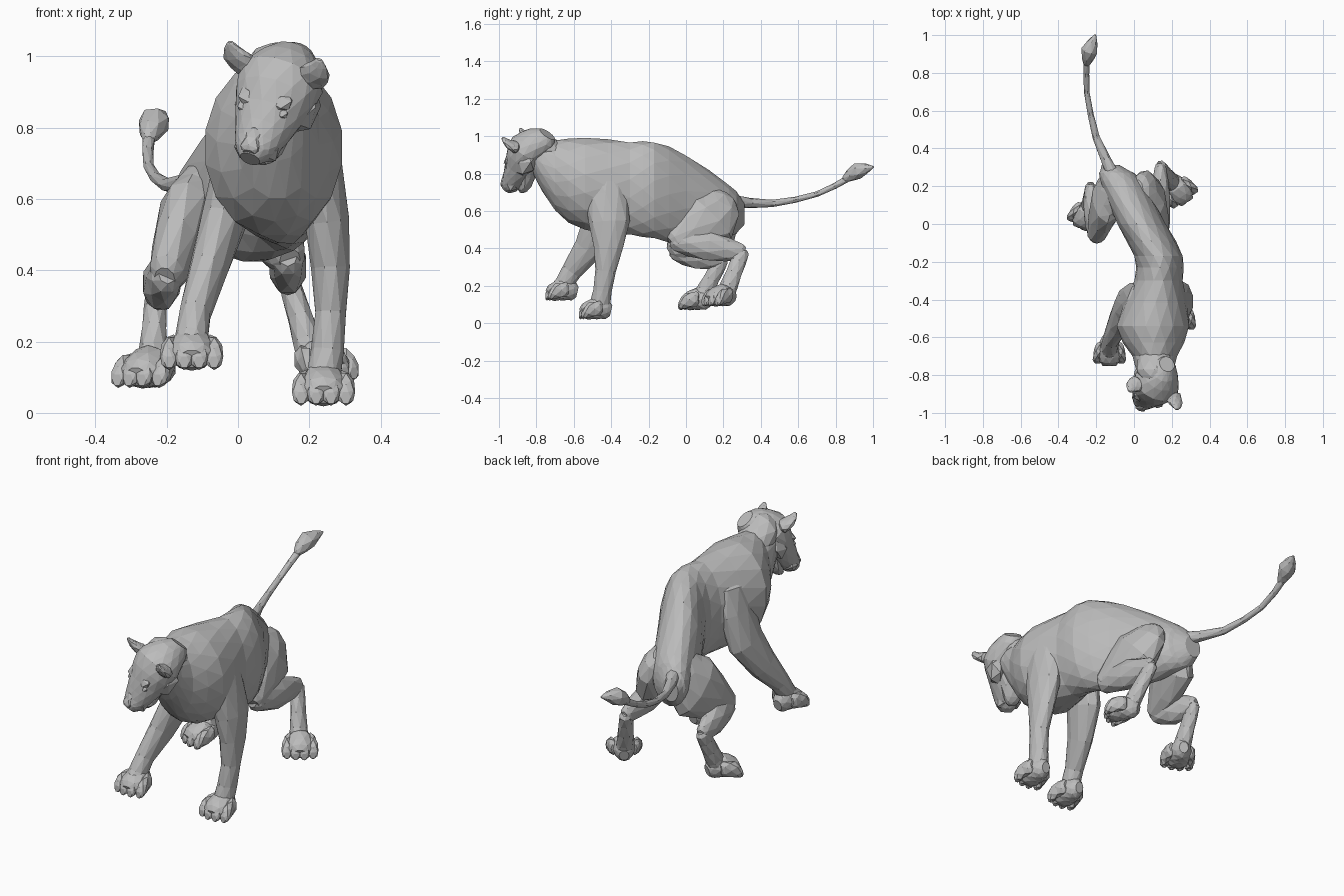
import bpy, bmesh, math
from mathutils import Matrix, Vector

default = bpy.data.objects.get("Cube")
if default:
    bpy.data.objects.remove(default, do_unlink=True)

fur = bpy.data.materials.new("plain_grey")
fur.use_nodes = True
grey = (.5, .5, .5, 1)
fur.diffuse_color = grey
fur.node_tree.nodes["Principled BSDF"].inputs["Base Color"].default_value = grey

BACKWARD = Vector((0, 1, 0))


def finish(name, bm, matrix):
    """Turn a bmesh into a flat shaded object."""
    bmesh.ops.transform(bm, matrix=matrix, verts=bm.verts)
    bmesh.ops.recalc_face_normals(bm, faces=bm.faces)
    mesh = bpy.data.meshes.new(name)
    bm.to_mesh(mesh)
    bm.free()
    mesh.materials.append(fur)
    obj = bpy.data.objects.new(name, mesh)
    bpy.context.collection.objects.link(obj)


def add_midpoints(rows):
    """Put a smoothly curved in-between row after each given row."""
    result = []
    for i in range(len(rows) - 1):
        first, second = rows[i], rows[i + 1]
        before, after = rows[max(i - 1, 0)], rows[min(i + 2, len(rows) - 1)]
        middle = (first + second) / 2
        result += [first, middle + (middle - (before + after) / 2) / 8]
    return result + [rows[-1]]


def rounded_end(end, inner):
    """A smaller row beyond the end of a path, to round it off."""
    outward = (Vector(end[:3]) - Vector(inner[:3])).normalized()
    tip = Vector(end[:3]) + outward * min(end[3], end[4]) / 2
    return Vector((*tip, end[3] * .6, end[4] * .6))


def add_loft(bm, centres, widths, depths, sides, axis=None):
    """Skin ellipses along a path with staggered bands of triangles."""
    rows = [Vector((*c, w, d)) for c, w, d in zip(centres, widths, depths)]
    rows = add_midpoints(rows)
    rows = [rounded_end(rows[0], rows[1]), *rows, rounded_end(rows[-1], rows[-2])]
    path = [Vector(row[:3]) for row in rows]
    loops = []
    for i, row in enumerate(rows):
        ahead, behind = path[min(i + 1, len(path) - 1)], path[max(i - 1, 0)]
        along = axis or (ahead - behind).normalized()
        side = Vector((1, 0, 0))
        side = (side - along * side.dot(along)).normalized()
        across_depth = along.cross(side)
        loop = []
        for k in range(sides):
            angle = math.tau * (k + (i % 2) / 2) / sides
            offset = side * math.cos(angle) * row[3] + across_depth * math.sin(angle) * row[4]
            loop.append(bm.verts.new(path[i] + offset))
        loops.append(loop)
    for i, (low, high) in enumerate(zip(loops, loops[1:])):
        for k in range(sides):
            n = (k + 1) % sides
            bm.faces.new((low[k], low[n], high[n if i % 2 else k]))
            bm.faces.new((low[k if i % 2 else n], high[n], high[k]))
    bm.faces.new(loops[0])
    bm.faces.new(loops[-1])


def loft(name, centres, widths, depths, sides=10, axis=None, matrix=Matrix()):
    bm = bmesh.new()
    add_loft(bm, centres, widths, depths, sides, axis)
    finish(name, bm, matrix)


def add_ball(bm, centre, size):
    matrix = Matrix.Translation(centre) @ Matrix.Diagonal((*size, 1))
    bmesh.ops.create_icosphere(bm, subdivisions=1, radius=1, matrix=matrix)


def paw(name, centre, yaw):
    """Paw with four toes, pointing forward before it is turned."""
    bm = bmesh.new()
    add_loft(bm, [(0, .06, 0), (0, 0, .01), (0, -.06, -.01)],
             (.04, .065, .06), (.05, .06, .045), 10)
    for k in range(4):
        x = (k - 1.5) * .042
        y = abs(x) / 3
        add_loft(bm, [(x * .8, y, .01), (x, y - .06, 0), (x, y - .09, -.02)],
                 (.025, .026, .024), (.04, .042, .03), 6, BACKWARD)
    turn = Matrix.Rotation(math.radians(yaw), 4, 'Z')
    finish(name, bm, Matrix.Translation(centre) @ turn)


def front_leg(label, shoulder, elbow, wrist, ankle):
    loft(label + "_front_leg", [shoulder, elbow, wrist, ankle],
         (.07, .065, .045, .05), (.12, .11, .055, .055))


def hind_leg(label, hip, knee, hock, ankle):
    hip, knee, hock, ankle = map(Vector, (hip, knee, hock, ankle))
    flank = (hip + knee) / 2 + Vector((0, .07, .01))
    calf = (knee + hock) / 2
    shank = (hock + ankle) / 2
    loft(label + "_thigh", [hip, flank, knee], (.06, .085, .05), (.1, .165, .065))
    loft(label + "_shin", [knee, calf, hock], (.045, .055, .032), (.055, .08, .045), 8)
    loft(label + "_lower_leg", [hock, shank, ankle], (.03, .036, .045), (.04, .045, .05), 8)


# Torso from neck to rump
loft("torso",
     [(.11, -.82, .91), (.11, -.7, .79), (.1, -.54, .745), (.13, -.3, .72),
      (.13, -.17, .71), (.04, 0, .66), (-.07, .23, .6), (-.1, .28, .59)],
     (.09, .12, .195, .13, .13, .13, .11, .08),
     (.11, .19, .25, .25, .26, .24, .14, .1), 16, BACKWARD)

# Legs and paws in mid stride
front_leg("left", (.2, -.45, .8), (.25, -.41, .54), (.26, -.43, .28), (.24, -.46, .1))
front_leg("right", (.03, -.43, .82), (-.04, -.44, .54), (-.12, -.61, .28), (-.13, -.67, .18))
hind_leg("left", (.03, .17, .67), (.14, -.06, .44), (.14, .3, .38), (.21, .21, .15))
hind_leg("right", (-.08, .18, .67), (-.2, -.06, .39), (-.23, .19, .34), (-.24, .08, .13))
paw("left_front_paw", (.24, -.48, .07), 0)
paw("right_front_paw", (-.13, -.66, .17), 0)
paw("left_hind_paw", (.23, .19, .14), 35)
paw("right_hind_paw", (-.25, .06, .12), -25)

# Tail with a pointed tuft
tail_width = (.035, .02, .015, .018)
loft("tail", [(-.11, .26, .65), (-.2, .46, .64), (-.25, .7, .69), (-.25, .86, .77)],
     tail_width, tail_width, 7)
tuft_width = (.02, .045, .006)
loft("tail_tuft", [(-.25, .85, .77), (-.235, .92, .815), (-.205, 1, .835)],
     tuft_width, tuft_width, 7)

# Head frame: tilted down and turned to its right
across = Vector((.92, -.35, -.18)).normalized()
back = Vector((.37, .5, .75))
back = (back - across * back.dot(across)).normalized()
head = Matrix((across, back, across.cross(back))).transposed().to_4x4()
head.translation = (.11, -.86, .91)

loft("skull_and_muzzle",
     [(0, .13, -.03), (0, .03, 0), (0, -.09, -.02), (0, -.18, -.03), (0, -.21, -.03)],
     (.07, .125, .095, .065, .05), (.08, .105, .085, .055, .045), 14, BACKWARD, head)
loft("lower_jaw", [(0, -.03, -.07), (0, -.14, -.1), (0, -.18, -.1)],
     (.07, .05, .03), (.04, .03, .02), 8, BACKWARD, head)
loft("nose", [(0, -.17, .01), (0, -.22, 0)], (.025, .03), (.025, .02), 6, BACKWARD, head)
loft("nape", [(.12, -.83, .96), (.11, -.77, .95), (.11, -.68, .9)],
     (.08, .1, .08), (.07, .09, .07), 10, BACKWARD)

# Paired head features
features = {
    "brow": ((.05, -.07, .045), (.035, .035, .02)),
    "eye": ((.06, -.1, .03), (.018, .018, .012)),
    "cheek": ((.075, -.02, -.05), (.05, .08, .055)),
    "lip": ((.035, -.18, -.045), (.035, .04, .035)),
}
for label, sign in (("left", 1), ("right", -1)):
    loft(label + "_ear", [(sign * .1, .03, .04), (sign * .125, .03, .08), (sign * .135, .04, .12)],
         (.045, .04, .012), (.03, .02, .008), 8, None, head)
    for part, ((x, y, z), size) in features.items():
        bm = bmesh.new()
        add_ball(bm, (sign * x, y, z), size)
        finish(label + "_" + part, bm, head)
